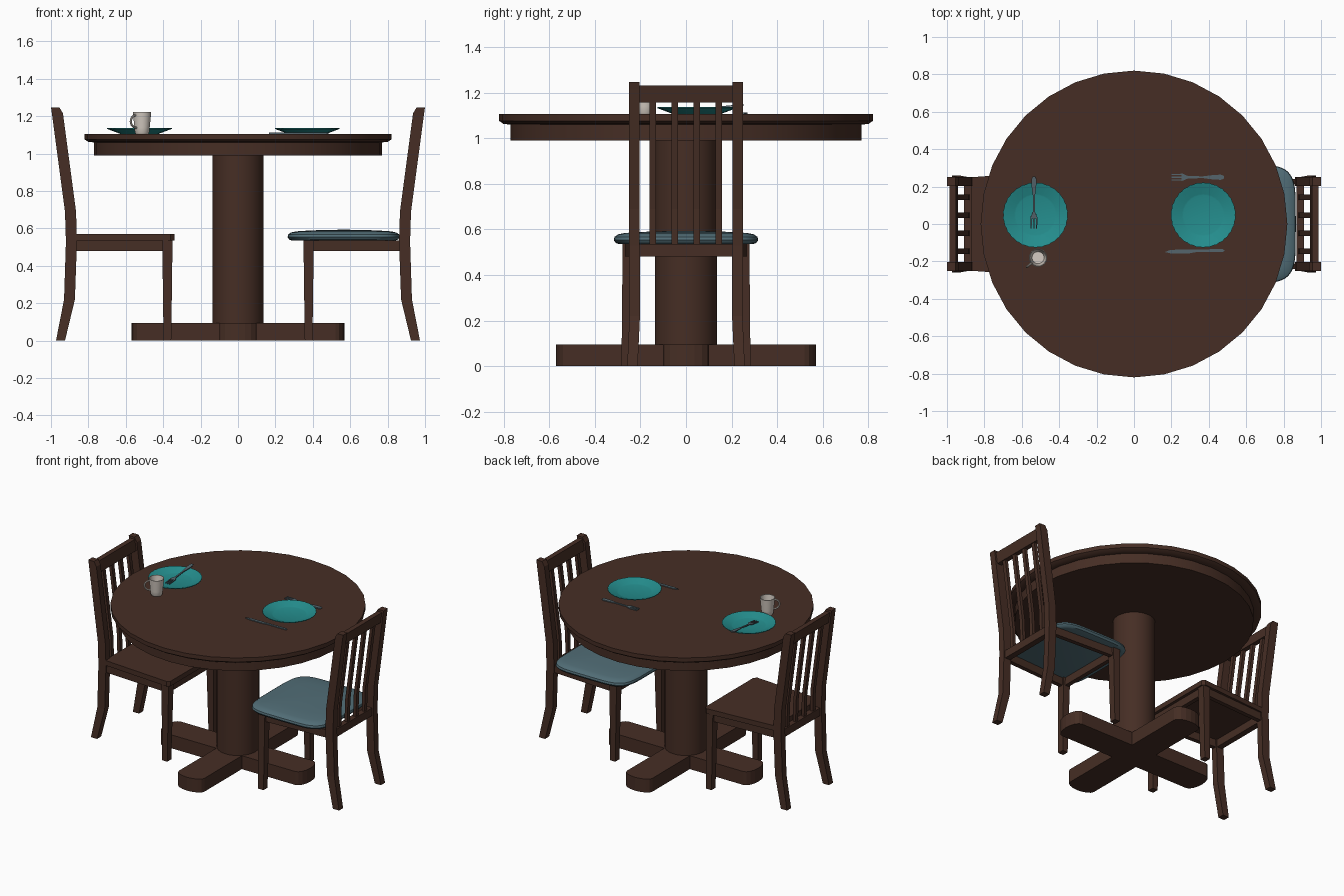
import bpy, bmesh
from math import sin, cos, pi, radians
from mathutils import Vector, Matrix

if "Cube" in bpy.data.objects:
    bpy.data.objects.remove(bpy.data.objects["Cube"])


def material(name, rgb):
    m = bpy.data.materials.new(name)
    m.diffuse_color = (*rgb, 1)
    m.use_nodes = True
    m.node_tree.nodes["Principled BSDF"].inputs["Base Color"].default_value = m.diffuse_color
    return m


WOOD = material("dark wood", (0.061, 0.027, 0.018))
FABRIC = material("blue grey fabric", (0.084, 0.156, 0.185))
TEAL = material("teal glaze", (0.018, 0.27, 0.27))
CHINA = material("off white china", (0.66, 0.60, 0.54))
STEEL = material("steel", (0.09, 0.13, 0.15))


def skin(name, rings, mat, smooth=False):
    """Join a row of equal point rings into a closed, capped solid."""
    bm = bmesh.new()
    rows = [[bm.verts.new(p) for p in r] for r in rings]
    n = len(rows[0])
    for a, b in zip(rows, rows[1:]):
        for i in range(n):
            j = (i + 1) % n
            bm.faces.new((a[i], a[j], b[j], b[i]))
    bm.faces.new(rows[0])
    bm.faces.new(rows[-1])
    bmesh.ops.recalc_face_normals(bm, faces=bm.faces)
    me = bpy.data.meshes.new(name)
    bm.to_mesh(me)
    bm.free()
    me.materials.append(mat)
    ob = bpy.data.objects.new(name, me)
    bpy.context.collection.objects.link(ob)
    if smooth:
        bpy.ops.object.select_all(action='DESELECT')
        ob.select_set(True)
        bpy.context.view_layer.objects.active = ob
        bpy.ops.object.shade_smooth_by_angle(angle=radians(35))
    return ob


def lathe(name, profile, mat, n=32, c=(0, 0), wave=0):
    rings = []
    for r, z in profile:
        rings.append([(c[0] + r * (1 + wave * (k % 2)) * cos(2 * pi * k / n),
                       c[1] + r * (1 + wave * (k % 2)) * sin(2 * pi * k / n), z) for k in range(n)])
    return skin(name, rings, mat, True)


def bar(name, sections, mat=WOOD):
    """Loft rectangles given as (x0, x1, y0, y1, z)."""
    return skin(name, [[(a, c, z), (b, c, z), (b, d, z), (a, d, z)] for a, b, c, d, z in sections], mat)


def slab(name, pts, z0, z1, mat=WOOD):
    return skin(name, [[(x, y, z) for x, y in pts] for z in (z0, z1)], mat)


# Table: top with apron, column, crossed feet with bowed ends
lathe("table_top", [(0.77, 0.99), (0.77, 1.06), (0.80, 1.062), (0.82, 1.076), (0.82, 1.105)], WOOD)
lathe("table_column", [(0.137, 0.09), (0.137, 0.995)], WOOD)
bow = [(0.52 + 0.05 * cos(t * pi / 8), 0.1 * sin(t * pi / 8)) for t in range(-4, 5)]
foot = bow + [(-x, -y) for x, y in bow]
slab("table_foot_long", foot, 0, 0.095)
slab("table_foot_cross", [(-y, x) for x, y in foot], 0, 0.0949)


# Chairs: s = 1 is the right chair, s = -1 its mirror image
def chair(side, s):
    def part(name, sections):
        bar(f"{side}_chair_{name}", [(s * a, s * b, c, d, z) for a, b, c, d, z in sections])

    post = [(0.925, 0.973, 0.212, 0.258, 0), (0.872, 0.93, 0.202, 0.248, 0.22),
            (0.861, 0.92, 0.203, 0.25, 0.53), (0.866, 0.925, 0.203, 0.25, 0.69),
            (0.936, 0.995, 0.203, 0.25, 1.215), (0.955, 1.0, 0.203, 0.25, 1.247)]
    leg = [(0.357, 0.398, 0.238, 0.283, 0), (0.35, 0.405, 0.222, 0.278, 0.535)]
    for m, label in ((1, "back"), (-1, "front")):
        part(f"post_{label}", [(a, b, m * c, m * d, z) for a, b, c, d, z in post])
        part(f"front_leg_{label}", [(a, b, m * c, m * d, z) for a, b, c, d, z in leg])
        slab(f"{side}_chair_side_rail_{label}",
             [(s * x, m * y) for x, y in ((0.40, 0.235), (0.40, 0.265), (0.865, 0.24), (0.865, 0.21))],
             0.48, 0.535)
    part("front_rail", [(0.36, 0.39, -0.225, 0.225, z) for z in (0.48, 0.535)])
    part("back_rail", [(0.868, 0.91, -0.205, 0.205, z) for z in (0.48, 0.535)])
    part("top_rail", [(0.94, 0.975, -0.205, 0.205, 1.156), (0.952, 0.987, -0.205, 0.205, 1.232)])
    for i in range(4):
        y = -0.146 + i * 0.0965
        part(f"slat_{i + 1}", [(d, d + 0.022, y - 0.014, y + 0.014, z)
                               for d, z in ((0.88, 0.53), (0.885, 0.69), (0.948, 1.165))])


chair("left", -1)
chair("right", 1)
half = [(-0.87, 0.25), (-0.36, 0.287), (-0.34, 0.27)]
slab("left_chair_seat", half + [(x, -y) for x, y in reversed(half)], 0.535, 0.57)


# Cushion: domed, rounded square
def rounded(k, z, n=64):
    def p(v):
        return abs(v) ** 0.4 * (1 if v > 0 else -1)
    return [(0.565 + k * 0.3 * p(cos(2 * pi * i / n)), k * 0.317 * p(sin(2 * pi * i / n)), z)
            for i in range(n)]


skin("right_chair_cushion", [rounded(k, z) for k, z in (
    (0.92, 0.535), (0.97, 0.54), (1, 0.553), (0.99, 0.567), (0.94, 0.578),
    (0.85, 0.584), (0.6, 0.589), (0.3, 0.592), (0.05, 0.593))], FABRIC, True)

# Plates with finely scalloped rims
for side, x in (("left", -0.527), ("right", 0.37)):
    lathe(f"{side}_plate", [(0.10, 1.105), (0.171, 1.132), (0.171, 1.136), (0.155, 1.131),
                            (0.112, 1.115), (0.105, 1.113)], TEAL, 60, (x, 0.048), 0.018)

# Cup and handle
CUP = Vector((-0.513, -0.18, 0))
lathe("cup", [(0.034, 1.105), (0.038, 1.112), (0.041, 1.14), (0.049, 1.222), (0.045, 1.222),
              (0.037, 1.14), (0.032, 1.113)], CHINA, 24, CUP[:2])
out, up = Vector((-0.77, -0.64, 0)), Vector((0, 0, 1))
side = out.cross(up)
rings = []
for k in range(11):
    t = -pi / 2 + pi * k / 10
    radial = out * cos(t) + up * sin(t)
    centre = CUP + out * (0.04 + 0.038 * cos(t)) + up * (1.172 + 0.034 * sin(t))
    rings.append([centre + 0.006 * (radial * cos(a) + side * sin(a))
                  for a in (i * pi / 4 for i in range(8))])
skin("cup_handle", rings, CHINA, True)


# Cutlery: flat outlines running from the tip along local x
def cutlery(name, pts, loc, turn, tilt=0):
    ob = slab(name, pts, 0, 0.006, STEEL)
    ob.matrix_world = (Matrix.Translation(loc) @ Matrix.Rotation(turn, 4, 'Z')
                       @ Matrix.Rotation(-tilt, 4, 'Y'))


edge = [(0, 0.003), (0.055, 0.004), (0.055, 0.011), (0, 0.012), (0, 0.017), (0.06, 0.019),
        (0.09, 0.006), (0.17, 0.005), (0.225, 0.012), (0.265, 0.014), (0.28, 0.007)]
fork = edge + [(x, -y) for x, y in reversed(edge)]
knife = [(0, -0.008), (0.03, -0.015), (0.13, -0.015), (0.17, -0.008), (0.31, -0.008),
         (0.32, 0), (0.31, 0.008), (0.17, 0.006), (0.03, 0.004)]
cutlery("right_fork", fork, (0.2, 0.25, 1.106), 0)
cutlery("right_knife", knife, (0.165, -0.142, 1.106), 0)
cutlery("left_fork", fork, (-0.535, -0.025, 1.115), pi / 2, 0.105)
